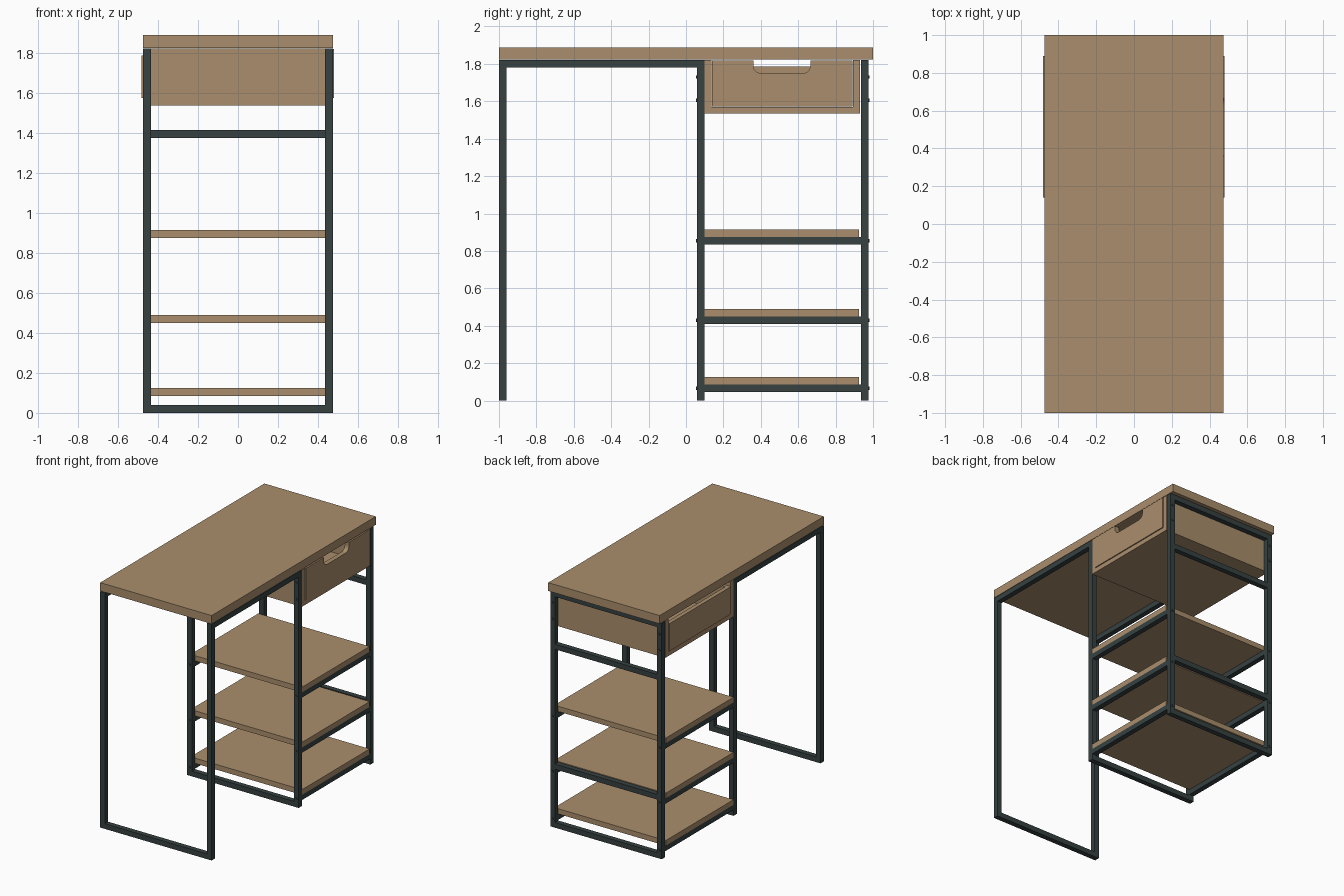
import bpy, bmesh, math
from mathutils import Matrix, Vector

if "Cube" in bpy.data.objects:
    bpy.data.objects.remove(bpy.data.objects["Cube"])


def material(name, rgb):
    m = bpy.data.materials.new(name)
    m.diffuse_color = (*rgb, 1)
    m.use_nodes = True
    m.node_tree.nodes["Principled BSDF"].inputs["Base Color"].default_value = m.diffuse_color
    return m


WOOD = material("wood", (0.40, 0.27, 0.15))
STEEL = material("dark_steel", (0.038, 0.053, 0.053))


def finish(name, bm, mat):
    bmesh.ops.recalc_face_normals(bm, faces=bm.faces)
    me = bpy.data.meshes.new(name)
    bm.to_mesh(me)
    bm.free()
    me.materials.append(mat)
    ob = bpy.data.objects.new(name, me)
    bpy.context.collection.objects.link(ob)
    return ob


def box(name, x, y, z, mat):
    """Box from (min, max) ranges."""
    bm = bmesh.new()
    size = [r[1] - r[0] for r in (x, y, z)]
    mid = Vector([(r[0] + r[1]) / 2 for r in (x, y, z)])
    bmesh.ops.create_cube(bm, size=1, matrix=Matrix.Translation(mid) @ Matrix.Diagonal((*size, 1)))
    return finish(name, bm, mat)


W, T = 0.475, 0.04            # half width, tube thickness
IN = W - T
TOP = 1.82                    # underside of the tabletop
FRONT, MID, BACK = -1.0, 0.06, 0.935
SIDES = (("left", -1), ("right", 1))


def side_range(s):
    return (IN, W) if s > 0 else (-W, -IN)


# Tabletop
box("tabletop", (-W, W), (-1, 1), (TOP + 0.004, 1.888), WOOD)

# Posts and long top rails
for side, s in SIDES:
    for row, y in (("front", FRONT), ("middle", MID), ("back", BACK)):
        box(f"{row}_post_{side}", side_range(s), (y, y + T), (0, TOP), STEEL)
    box(f"top_rail_{side}", side_range(s), (FRONT + T, MID), (TOP - T, TOP), STEEL)

# Cross bars
for row, y, heights in (("front", FRONT, [0]), ("middle", MID, [0]),
                        ("back", BACK, [0, 0.45, 1.375, TOP - T])):
    for i, z in enumerate(heights):
        box(f"{row}_cross_bar_{i}", (-IN, IN), (y, y + T), (z, z + T), STEEL)

# Shelves resting on side rails
SHELVES = (0.085, 0.45, 0.875)
for i, z in enumerate(SHELVES):
    box(f"shelf_{i}", (-W, W), (MID + T, 0.925), (z, z + T), WOOD)
    for side, s in SIDES:
        box(f"shelf_rail_{i}_{side}", side_range(s), (MID + T, BACK), (z - T, z), STEEL)

# Drawer case: bottom and two walls
C0, C1, CW = MID + T, 0.93, 0.036
box("case_bottom", (-W, W), (C0, C1), (1.535, 1.57), WOOD)
box("case_front_wall", (-W, W), (C0, C0 + CW), (1.57, TOP), WOOD)
box("case_back_wall", (-W, W), (C1 - CW, C1), (1.57, TOP), WOOD)

# Drawer tray
D0, D1, DT = 0.14, 0.89, 0.025
box("drawer_floor", (-W, W - 0.03), (D0, D1), (1.573, 1.59), WOOD)
box("drawer_side_front", (-W + DT, W - 0.03), (D0, D0 + DT), (1.59, 1.785), WOOD)
box("drawer_side_back", (-W + DT, W - 0.03), (D1 - DT, D1), (1.59, 1.785), WOOD)
box("drawer_end", (-0.482, -W + DT), (D0, D1), (1.573, 1.785), WOOD)

# Drawer front with a rounded hand cutout in its upper edge
pts = [(D0, 1.573), (D1, 1.573), (D1, TOP - 0.002)]
ya, yb, zb, r = 0.36, 0.665, 1.75, 0.04
pts.append((yb, TOP - 0.002))
pts += [(yb - r + r * math.cos(a), zb + r - r * math.sin(a))
        for a in (math.pi / 2 * k / 6 for k in range(7))]
pts += [(ya + r - r * math.sin(a), zb + r - r * math.cos(a))
        for a in (math.pi / 2 * k / 6 for k in range(7))]
pts.append((ya, TOP - 0.002))
pts.append((D0, TOP - 0.002))
bm = bmesh.new()
face = bm.faces.new([bm.verts.new((W - 0.03, y, z)) for y, z in pts])
ext = bmesh.ops.extrude_face_region(bm, geom=[face])
bmesh.ops.translate(bm, vec=(0.035, 0, 0),
                    verts=[v for v in ext["geom"] if isinstance(v, bmesh.types.BMVert)])
finish("drawer_front", bm, WOOD)

# Bolt heads on the outer faces of the middle and back posts
bm = bmesh.new()
for s in (-1, 1):
    for y in (MID, BACK + T):
        for z in [h - T / 2 for h in SHELVES] + [1.605, 1.73]:
            m = Matrix.Translation((s * (W - T / 2), y, z)) @ Matrix.Rotation(math.pi / 2, 4, "X")
            bmesh.ops.create_cone(bm, cap_ends=True, segments=12, radius1=0.009,
                                  radius2=0.009, depth=0.012, matrix=m)
finish("bolt_heads", bm, STEEL)
